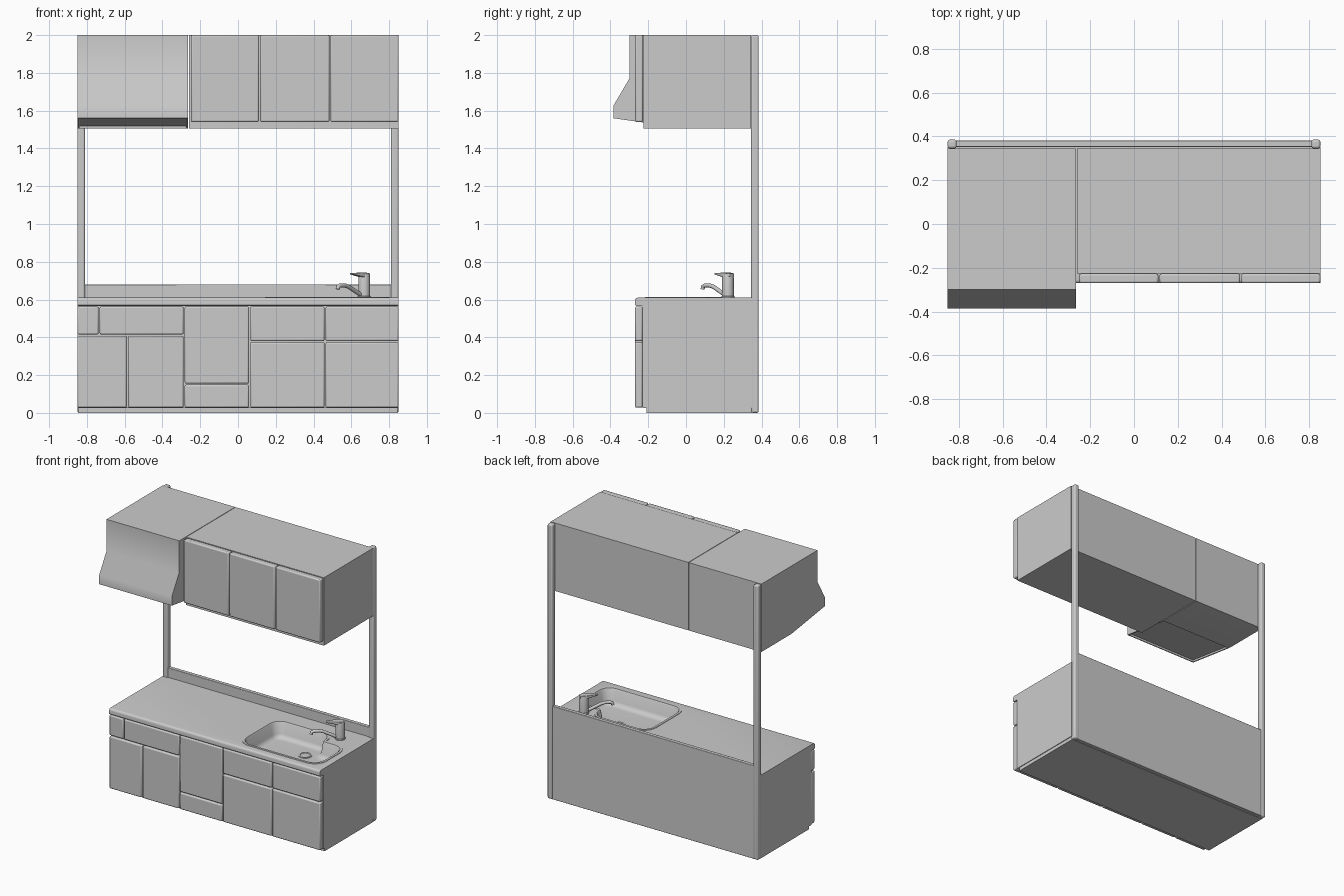
import bpy, bmesh, math
from mathutils import Vector

if "Cube" in bpy.data.objects:
    bpy.data.objects.remove(bpy.data.objects["Cube"])

grey = bpy.data.materials.new("light grey")
grey.diffuse_color = (0.6, 0.6, 0.6, 1)
grey.use_nodes = True
grey.node_tree.nodes["Principled BSDF"].inputs["Base Color"].default_value = grey.diffuse_color


def finish(name, bm, bevel=0, segs=2):
    bmesh.ops.recalc_face_normals(bm, faces=bm.faces)
    me = bpy.data.meshes.new(name)
    bm.to_mesh(me)
    bm.free()
    ob = bpy.data.objects.new(name, me)
    bpy.context.collection.objects.link(ob)
    me.materials.append(grey)
    if bevel:
        m = ob.modifiers.new("bevel", 'BEVEL')
        m.width, m.segments, m.limit_method = bevel, segs, 'ANGLE'
    return ob


def box(name, x0, x1, y0, y1, z0, z1, bevel=0, segs=2, open_top=False):
    bm = bmesh.new()
    bmesh.ops.create_cube(bm, size=1)
    for v in bm.verts:
        v.co = ((x0 + x1) / 2 + v.co.x * (x1 - x0), (y0 + y1) / 2 + v.co.y * (y1 - y0),
                (z0 + z1) / 2 + v.co.z * (z1 - z0))
    if open_top:
        top = [f for f in bm.faces if f.calc_center_median().z > z1 - 1e-4]
        bmesh.ops.delete(bm, geom=top, context='FACES')
    return finish(name, bm, bevel, segs)


def loft(name, loops, cap_start=True, cap_end=True, bevel=0):
    """Skin a list of equal-length point loops."""
    bm = bmesh.new()
    rings = [[bm.verts.new(p) for p in loop] for loop in loops]
    n = len(rings[0])
    for a, b in zip(rings, rings[1:]):
        for i in range(n):
            bm.faces.new((a[i], a[(i + 1) % n], b[(i + 1) % n], b[i]))
    if cap_start:
        bm.faces.new(rings[0][::-1])
    if cap_end:
        bm.faces.new(rings[-1])
    return finish(name, bm, bevel)


def extrude_x(name, profile, x0, x1, bevel=0):
    return loft(name, [[(x, y, z) for y, z in profile] for x in (x0, x1)], bevel=bevel)


def circle(cx, cy, z, r, n=24):
    return [(cx + r * math.cos(i * math.tau / n), cy + r * math.sin(i * math.tau / n), z)
            for i in range(n)]


# posts at the two back corners
for side, x in (("left", -0.85), ("right", 0.81)):
    box(side + "_post", x, x + 0.04, 0.345, 0.385, 0, 2, 0.01, 3)

# back panel with splash strip
box("back_panel", -0.815, 0.815, 0.352, 0.38, 0.0, 0.68, 0.003)

# base cabinet and plinth
box("base_cabinet", -0.85, 0.85, -0.23, 0.352, 0.025, 0.58, open_top=True)
box("plinth", -0.845, 0.845, -0.21, 0.35, 0, 0.03)

# base doors and drawers: x0, x1, z0, z1
fronts = [(-0.85, -0.738, 0.415, 0.563), (-0.732, -0.288, 0.415, 0.563),
          (-0.85, -0.588, 0.028, 0.408), (-0.582, -0.288, 0.028, 0.408),
          (-0.282, 0.058, 0.155, 0.563), (-0.282, 0.058, 0.028, 0.149),
          (0.065, 0.458, 0.38, 0.563), (0.065, 0.458, 0.028, 0.374),
          (0.464, 0.85, 0.38, 0.563), (0.464, 0.85, 0.028, 0.374)]
for i, (x0, x1, z0, z1) in enumerate(fronts):
    box("base_front_%d" % (i + 1), x0, x1, -0.27, -0.23, z0, z1, 0.008)

# wall cabinet with three doors
box("wall_cabinet", -0.26, 0.85, -0.225, 0.345, 1.505, 2)
for i, (x0, x1) in enumerate(((-0.25, 0.111), (0.117, 0.484), (0.49, 0.85))):
    box("wall_door_%d" % (i + 1), x0, x1, -0.27, -0.227, 1.54, 2, 0.008)

# cooker hood with a recessed sloping underside
hood = [(0.345, 2), (-0.3, 2), (-0.3, 1.77), (-0.385, 1.625), (-0.385, 1.56),
        (0.0, 1.505), (0.345, 1.505)]
ob = extrude_x("cooker_hood", hood, -0.85, -0.264)
bm = bmesh.new()
bm.from_mesh(ob.data)
slope = [f for f in bm.faces if f.normal.z < -0.9 and f.normal.y < -0.05]
bmesh.ops.inset_region(bm, faces=slope, thickness=0.012)
bmesh.ops.inset_region(bm, faces=slope, thickness=0.004, depth=-0.012)
bm.to_mesh(ob.data)
bm.free()

# sink outline: rectangle with a notch for the tap
CORNERS = [(0.16, -0.2), (0.78, -0.2), (0.78, 0.11), (0.6, 0.11), (0.6, 0.22), (0.16, 0.22)]


def sink_loop(d, z):
    """Outline inset by d with rounded corners."""
    pts = [Vector(c) for c in CORNERS]
    out = []
    for i, p in enumerate(pts):
        e1 = (p - pts[i - 1]).normalized()
        e2 = (pts[(i + 1) % len(pts)] - p).normalized()
        p = p + d * Vector((-e1.y - e2.y, e1.x + e2.x))
        r = 0.03 + d if i == 3 else 0.078 - d
        c = p + r * (e2 - e1)
        for k in range(7):
            t = k / 6 * math.pi / 2
            q = c + r * (e1 * math.sin(t) - e2 * math.cos(t))
            out.append((q.x, q.y, z))
    return out


# worktop with rounded front edge and sink opening
top = [(0.352, 0.567), (-0.265, 0.567), (-0.27, 0.572)]
top += [(-0.255 - 0.015 * math.cos(t), 0.595 + 0.015 * math.sin(t))
        for t in [k * math.pi / 8 for k in range(5)]]
top += [(0.352, 0.61)]
worktop = extrude_x("worktop", top, -0.85, 0.85)
cutter = loft("sink_cutter", [sink_loop(0, 0.5), sink_loop(0, 0.7)])
cutter.hide_render = True
cutter.hide_set(True)
cut = worktop.modifiers.new("sink_opening", 'BOOLEAN')
cut.object, cut.operation, cut.solver = cutter, 'DIFFERENCE', 'EXACT'

# sink bowl with rim and drain
steps = [(-0.02, 0.608), (-0.018, 0.613), (-0.002, 0.613), (0.004, 0.605), (0.016, 0.53),
         (0.025, 0.513), (0.04, 0.504), (0.06, 0.502)]
loft("sink_bowl", [sink_loop(d, z) for d, z in steps], cap_start=False)
loft("drain", [circle(0.5, 0.06, z, r) for r, z in
               ((0.045, 0.501), (0.045, 0.506), (0.036, 0.508), (0.032, 0.504))])

# tap: column, spout and lever
TX, TY = 0.668, 0.222
loft("tap_column", [circle(TX, TY, z, r) for r, z in
                    ((0.035, 0.608), (0.035, 0.616), (0.031, 0.62), (0.031, 0.715),
                     (0.027, 0.732), (0.015, 0.739))])
curve = bpy.data.curves.new("tap_spout", 'CURVE')
curve.dimensions = '3D'
curve.bevel_depth, curve.bevel_resolution, curve.use_fill_caps = 0.011, 3, True
path = [(0.655, 0.21, 0.622), (0.585, 0.145, 0.668), (0.565, 0.125, 0.675),
        (0.54, 0.1, 0.674), (0.53, 0.09, 0.669), (0.528, 0.088, 0.655)]
spline = curve.splines.new('POLY')
spline.points.add(len(path) - 1)
for pt, co in zip(spline.points, path):
    pt.co = (*co, 1)
curve.materials.append(grey)
spout = bpy.data.objects.new("tap_spout", curve)
bpy.context.collection.objects.link(spout)

along = Vector((-0.72, -0.69, 0))
across = Vector((0.69, -0.72, 0))
loops = []
for s, w, z0, z1 in ((-0.028, 0.018, 0.722, 0.738), (0.0, 0.026, 0.715, 0.742),
                     (0.035, 0.02, 0.722, 0.742), (0.095, 0.011, 0.733, 0.741)):
    c = Vector((TX, TY, 0)) + along * s
    loops.append([c + across * (w * a) + Vector((0, 0, z))
                  for a, z in ((-1, z0), (1, z0), (1, z1), (-1, z1))])
loft("tap_lever", loops, bevel=0.003)

# smooth shading with sharp edges kept
bpy.ops.object.select_all(action='DESELECT')
for ob in bpy.context.scene.objects:
    if ob.type == 'MESH' and ob is not cutter:
        ob.select_set(True)
        bpy.context.view_layer.objects.active = ob
bpy.ops.object.shade_smooth_by_angle(angle=math.radians(35))
